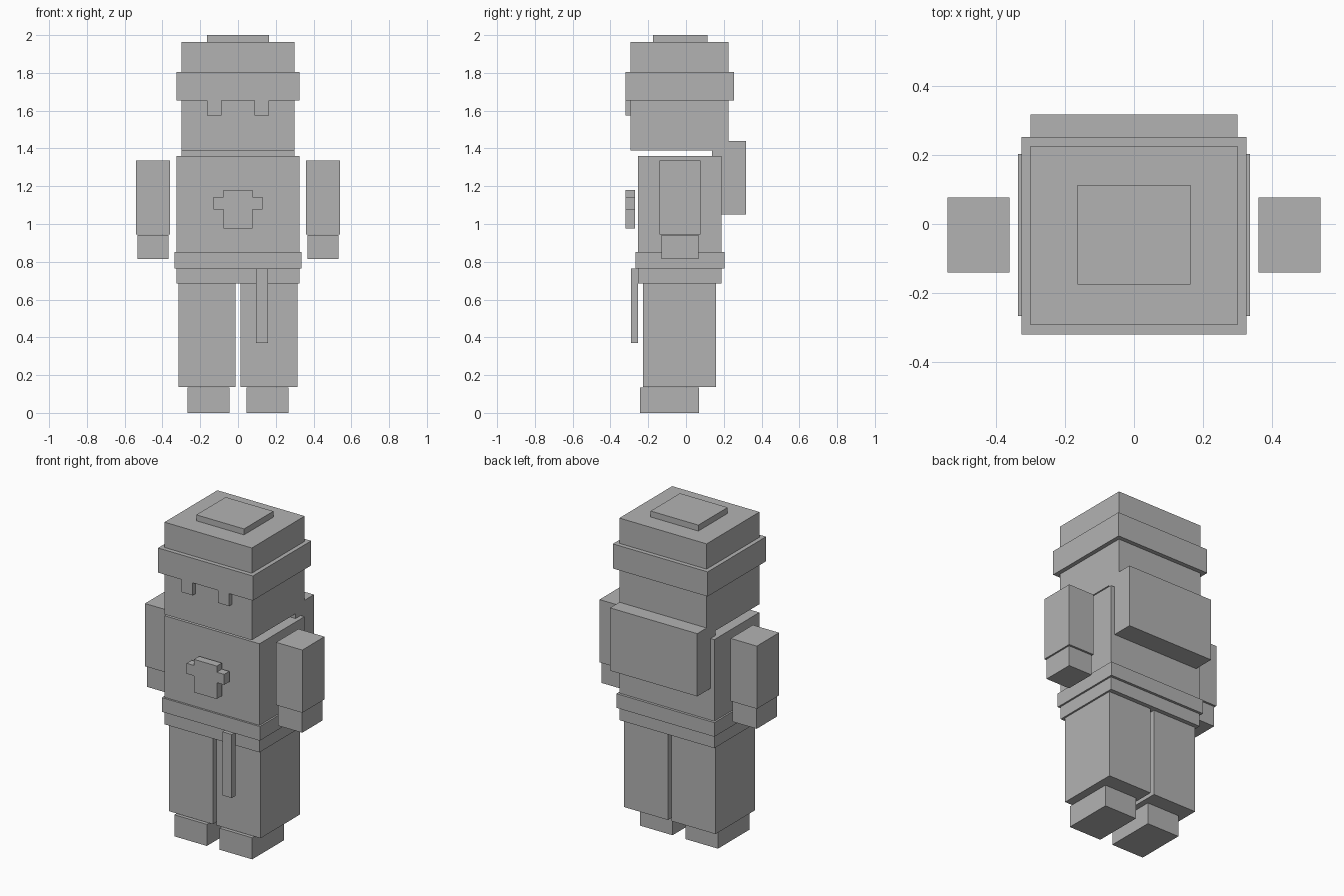
import bpy
import bmesh
from mathutils import Matrix, Vector

if "Cube" in bpy.data.objects:
    bpy.data.objects.remove(bpy.data.objects["Cube"], do_unlink=True)

# Single flat colour
grey = bpy.data.materials.new("plain_grey")
grey.use_nodes = True
colour = (0.45, 0.45, 0.45, 1)
grey.diffuse_color = colour
grey.node_tree.nodes["Principled BSDF"].inputs["Base Color"].default_value = colour


def add_object(name, bm):
    bmesh.ops.recalc_face_normals(bm, faces=bm.faces)
    mesh = bpy.data.meshes.new(name)
    bm.to_mesh(mesh)
    bm.free()
    mesh.materials.append(grey)
    obj = bpy.data.objects.new(name, mesh)
    bpy.context.collection.objects.link(obj)
    return obj


def box(name, x, y, z):
    """Flat-sided block given by its (min, max) range on each axis."""
    bm = bmesh.new()
    low, high = Vector((x[0], y[0], z[0])), Vector((x[1], y[1], z[1]))
    place = Matrix.Translation((low + high) / 2) @ Matrix.Diagonal((*(high - low), 1))
    bmesh.ops.create_cube(bm, size=1, matrix=place)
    return add_object(name, bm)


def centred(name, half_width, y, z):
    return box(name, (-half_width, half_width), y, z)


def pair(name, x, y, z):
    box("left_" + name, x, y, z)
    box("right_" + name, (-x[1], -x[0]), y, z)


# Head and hat
centred("head", 0.3, (-0.293, 0.226), (1.39, 1.963))
centred("hat_band", 0.326, (-0.32, 0.253), (1.653, 1.806))
centred("hat_top", 0.164, (-0.175, 0.113), (1.963, 2.0))
pair("hat_fringe", (0.088, 0.163), (-0.32, -0.293), (1.575, 1.653))

# Trunk, belt and backpack
centred("torso", 0.326, (-0.255, 0.187), (0.685, 1.36))
centred("belt", 0.337, (-0.267, 0.203), (0.765, 0.853))
centred("backpack", 0.3, (0.137, 0.318), (1.05, 1.44))
box("hanging_strap", (0.096, 0.16), (-0.29, -0.253), (0.37, 0.765))

# Arms and legs
pair("arm", (0.361, 0.541), (-0.141, 0.077), (0.945, 1.335))
pair("hand", (0.368, 0.533), (-0.131, 0.067), (0.815, 0.943))
pair("leg", (0.0125, 0.315), (-0.228, 0.16), (0.138, 0.685))
pair("foot", (0.044, 0.268), (-0.243, 0.069), (0, 0.134))

# Chest plate: a mirrored T-shaped outline pushed out from the chest
half = [(0.078, 0.975), (0.078, 1.077), (0.129, 1.077),
        (0.129, 1.142), (0.078, 1.142), (0.078, 1.18)]
outline = half + [(-x, z) for x, z in reversed(half)]
bm = bmesh.new()
front = bm.faces.new([bm.verts.new((x, -0.32, z)) for x, z in outline])
sides = bmesh.ops.extrude_face_region(bm, geom=[front], use_keep_orig=True)
back = [v for v in sides["geom"] if isinstance(v, bmesh.types.BMVert)]
bmesh.ops.translate(bm, verts=back, vec=(0, 0.05, 0))
add_object("chest_plate", bm)
